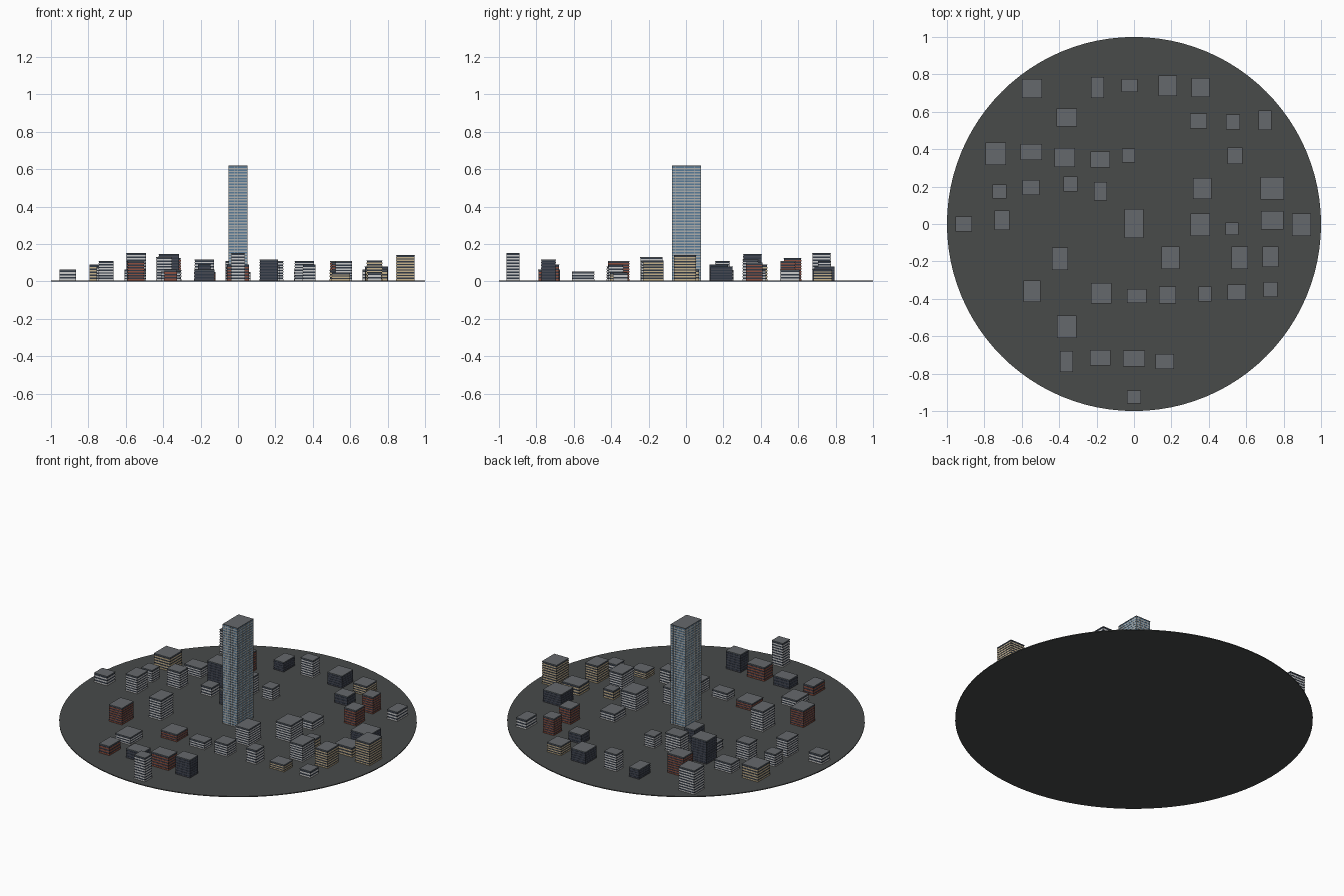
import bpy, bmesh
from mathutils import Matrix, Vector


def material(name, rgb):
    m = bpy.data.materials.new(name)
    m.diffuse_color = (*rgb, 1)
    return m


ROOF = material("roof_grey", (0.13, 0.14, 0.15))
GLASS = material("dark_glass", (0.03, 0.04, 0.06))
BLUE = material("blue_glass", (0.10, 0.20, 0.32))
GROUND = material("asphalt", (0.065, 0.07, 0.068))
PALE = material("pale_wall", (0.60, 0.60, 0.58))
TAN = material("tan_wall", (0.56, 0.44, 0.26))
BRICK = material("brick_wall", (0.27, 0.08, 0.05))
SLATE = material("slate_wall", (0.06, 0.065, 0.085))
TOWER = material("tower_wall", (0.42, 0.43, 0.42))
BASE = 0.005
FLOOR = 0.0152


def box(bm, x0, x1, y0, y1, z0, z1, slot):
    mat = Matrix.LocRotScale(Vector(((x0 + x1) / 2, (y0 + y1) / 2, (z0 + z1) / 2)), None,
                             Vector((x1 - x0, y1 - y0, z1 - z0)))
    geom = bmesh.ops.create_cube(bm, size=1, matrix=mat)
    for f in {f for v in geom["verts"] for f in v.link_faces}:
        f.material_index = slot


def finish(bm, name, mats):
    me = bpy.data.meshes.new(name)
    bm.to_mesh(me)
    bm.free()
    for m in mats:
        me.materials.append(m)
    ob = bpy.data.objects.new(name, me)
    bpy.context.collection.objects.link(ob)


def building(name, x, y, w, d, h, wall, glass=GLASS, mullions=None):
    bm = bmesh.new()
    hx, hy, ins = w / 2, d / 2, 0.0015
    top = h - 0.004
    # glazed core
    box(bm, x - hx + ins, x + hx - ins, y - hy + ins, y + hy - ins, BASE, top, 1)
    # wall band under each row of windows
    n = max(2, round((top - BASE) / FLOOR))
    step = (top - BASE) / n
    for i in range(n):
        z = BASE + i * step
        box(bm, x - hx + 0.0004, x + hx - 0.0004, y - hy + 0.0004, y + hy - 0.0004, z, z + step * 0.5, 0)
    # vertical mullions on all four faces
    if mullions:
        t = 0.0012
        for i in range(mullions[0] + 1):
            c = x - hx + t + (w - 2 * t) * i / mullions[0]
            for s in (-1, 1):
                yc = y + s * (hy - 0.001)
                box(bm, c - t / 2, c + t / 2, yc - 0.0007, yc + 0.0007, BASE, top, 0)
        for i in range(mullions[1] + 1):
            c = y - hy + t + (d - 2 * t) * i / mullions[1]
            for s in (-1, 1):
                xc = x + s * (hx - 0.001)
                box(bm, xc - 0.0007, xc + 0.0007, c - t / 2, c + t / 2, BASE, top, 0)
    # roof slab
    box(bm, x - hx, x + hx, y - hy, y + hy, top, h, 2)
    finish(bm, name, [wall, glass, ROOF])


def blocks(name, wall, *plots):
    # each plot: x, y, width, depth, height
    for i, plot in enumerate(plots, 1):
        building(f"{name}_{i:02d}", *plot, wall)


# round ground plate
bm = bmesh.new()
bmesh.ops.create_cone(bm, cap_ends=True, segments=96, radius1=1, radius2=1, depth=BASE,
                      matrix=Matrix.Translation((0, 0, BASE / 2)))
finish(bm, "ground_plate", [GROUND])

# central tower
building("central_tower", -0.001, 0.002, 0.102, 0.155, 0.618, TOWER, BLUE, (6, 9))

# pale blocks behind the tower
blocks("back_pale_block", PALE,
       (-.545, .725, .107, .10, .152), (-.025, .74, .085, .07, .11), (.70, .555, .07, .105, .062),
       (-.55, .385, .115, .085, .064), (-.18, .345, .105, .085, .116), (-.03, .365, .07, .075, .078),
       (-.72, .175, .075, .075, .08), (-.55, .195, .09, .08, .11), (-.34, .215, .075, .08, .06),
       (.365, .19, .10, .11, .055), (-.705, .02, .08, .105, .11))
# pale blocks beside and in front of it
blocks("front_pale_block", PALE,
       (-.91, 0, .09, .08, .062), (.355, -.005, .105, .12, .11), (-.395, -.185, .085, .12, .13),
       (.195, -.18, .095, .12, .108), (.565, -.18, .09, .12, .108), (.015, -.385, .105, .075, .05),
       (.18, -.38, .09, .09, .08), (.38, -.375, .07, .08, .09), (.73, -.35, .075, .08, .046),
       (-.36, -.55, .105, .12, .052), (0, -.925, .075, .07, .152))
# tan blocks
blocks("tan_block", TAN,
       (.355, .73, .095, .10, .064), (-.74, .375, .11, .12, .09), (.525, -.025, .07, .065, .06),
       (.74, .02, .12, .10, .062), (.895, -.005, .10, .12, .142), (.73, -.175, .085, .11, .112),
       (.55, -.365, .10, .085, .048))
# brick blocks
blocks("brick_block", BRICK,
       (-.36, .57, .11, .095, .125), (.53, .545, .075, .08, .108), (.54, .365, .08, .09, .10),
       (-.545, -.36, .09, .115, .108), (-.175, -.37, .11, .11, .05), (-.36, -.735, .07, .11, .062),
       (0, -.72, .12, .085, .09))
# slate blocks
blocks("slate_block", SLATE,
       (-.195, .73, .07, .11, .064), (.18, .74, .10, .11, .08), (.345, .55, .09, .08, .062),
       (-.37, .355, .11, .10, .147), (-.18, .175, .07, .10, .09), (.74, .19, .125, .12, .08),
       (-.18, -.715, .11, .085, .062), (.165, -.735, .10, .08, .116))
